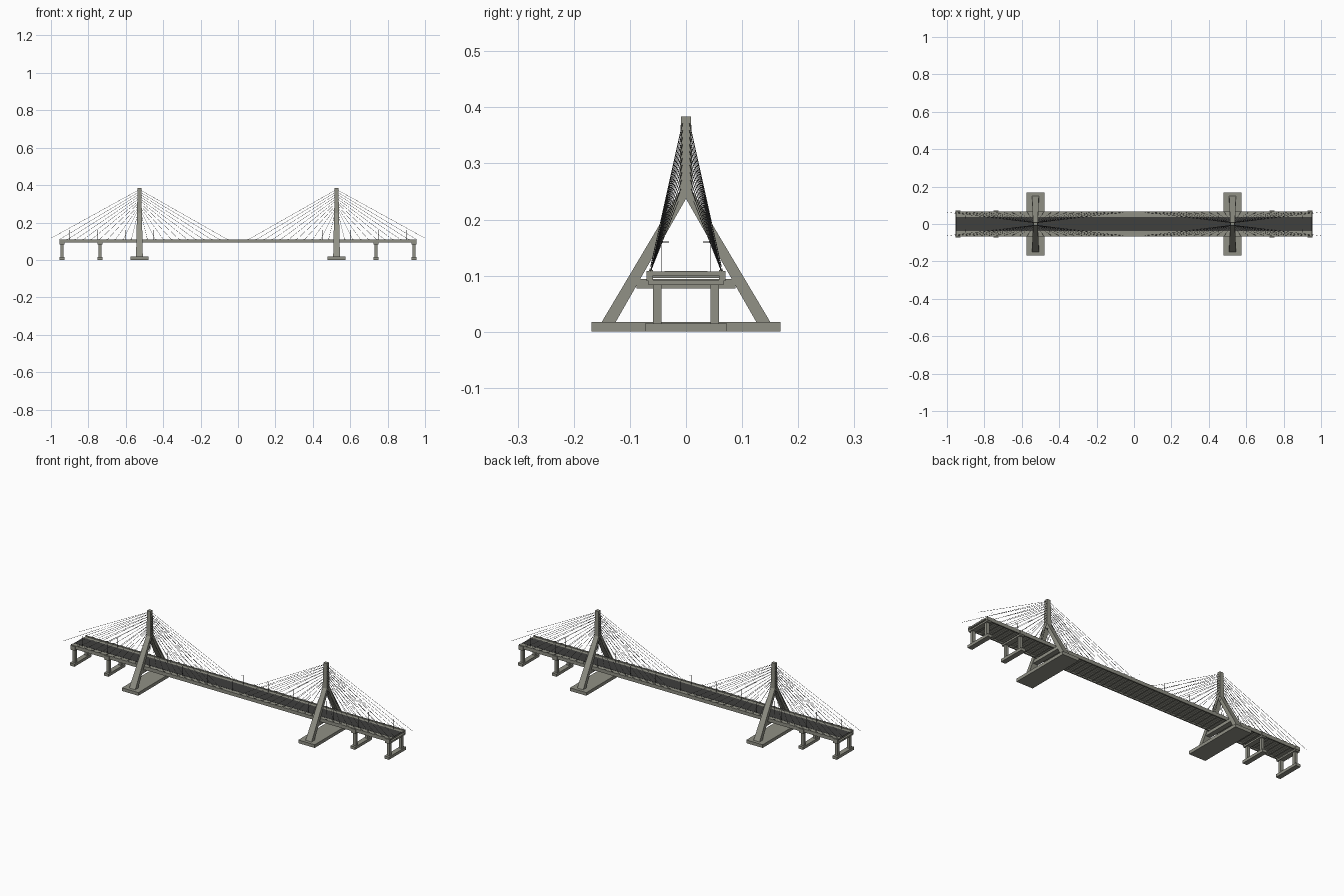
import bpy
import bmesh
from mathutils import Vector

cube = bpy.data.objects.get("Cube")
if cube:
    bpy.data.objects.remove(cube, do_unlink=True)


def material(name, rgb):
    m = bpy.data.materials.new(name)
    m.use_nodes = True
    m.diffuse_color = (*rgb, 1)
    m.node_tree.nodes["Principled BSDF"].inputs["Base Color"].default_value = (*rgb, 1)
    return m


CONCRETE = material("warm grey concrete", (0.28, 0.28, 0.235))
ASPHALT = material("dark asphalt", (0.05, 0.05, 0.048))
STEEL = material("dark steel", (0.07, 0.07, 0.07))


def finish(name, bm, mat):
    bmesh.ops.recalc_face_normals(bm, faces=bm.faces)
    mesh = bpy.data.meshes.new(name)
    bm.to_mesh(mesh)
    bm.free()
    mesh.materials.append(mat)
    obj = bpy.data.objects.new(name, mesh)
    bpy.context.collection.objects.link(obj)
    return obj


def box(bm, x, y, z):
    """Add a box spanning the given (low, high) ranges."""
    verts = bmesh.ops.create_cube(bm, size=1)["verts"]
    for v in verts:
        v.co = Vector([r[0] if c < 0 else r[1] for c, r in zip(v.co, (x, y, z))])


def rod(bm, a, b, radius, sides=6):
    """Add a thin rod between two points."""
    a, b = Vector(a), Vector(b)
    d = b - a
    verts = bmesh.ops.create_cone(bm, cap_ends=True, segments=sides, radius1=radius,
                                  radius2=radius, depth=d.length)["verts"]
    turn = d.to_track_quat("Z", "Y")
    for v in verts:
        v.co = turn @ v.co + (a + b) / 2


def around(c, half):
    return (c - half, c + half)


TOWER_X = 0.527
DECK_END = 0.953
SIDES = (-1, 1)

# Deck: slab, edge girders, ribs underneath and road surface
bm = bmesh.new()
box(bm, around(0, DECK_END), around(0, 0.06), (0.1, 0.107))
finish("deck_slab", bm, CONCRETE)

bm = bmesh.new()
for s in SIDES:
    box(bm, around(0, DECK_END), around(s * 0.062, 0.0035), (0.092, 0.11))
finish("edge_girders", bm, CONCRETE)

bm = bmesh.new()
RIBS = 60
for i in range(RIBS):
    x = -DECK_END + (i + 0.5) * 2 * DECK_END / RIBS
    box(bm, around(x, 0.005), around(0, 0.06), (0.096, 0.101))
finish("deck_ribs", bm, CONCRETE)

bm = bmesh.new()
box(bm, around(0, DECK_END), around(0, 0.038), (0.106, 0.108))
finish("road_surface", bm, ASPHALT)

# Lamp posts with arms reaching over the road
bm = bmesh.new()
for i in range(-6, 7):
    for s in SIDES:
        x = i * 0.15
        rod(bm, (x, s * 0.044, 0.106), (x, s * 0.044, 0.16), 0.0006)
        rod(bm, (x, s * 0.044, 0.16), (x, s * 0.03, 0.16), 0.0006)
finish("lamp_posts", bm, STEEL)

# A-shaped tower outline, one half in (y, z)
OUTER = [(0.151, 0.016), (0.012, 0.25), (0.009, 0.384)]
INNER_FOOT, INNER_APEX = (0.126, 0.016), (0, 0.237)


def mirrored(points):
    return [(-y, z) for y, z in points]


OUTLINE = (OUTER + mirrored(OUTER)[::-1] + mirrored([INNER_FOOT])
           + [INNER_APEX, INNER_FOOT])


def tower(side, label):
    cx = side * TOWER_X
    # Legs and mast, thinner toward the top
    bm = bmesh.new()
    rings = []
    for f in SIDES:
        rings.append([bm.verts.new((cx + f * (0.0185 - 0.022 * z), y, z)) for y, z in OUTLINE])
        bm.faces.new(rings[-1])
    count = len(OUTLINE)
    for i in range(count):
        j = (i + 1) % count
        bm.faces.new((rings[0][i], rings[0][j], rings[1][j], rings[1][i]))
    finish(label + "_tower", bm, CONCRETE)

    bm = bmesh.new()
    box(bm, around(cx, 0.049), around(0, 0.168), (0, 0.017))
    finish(label + "_tower_base", bm, CONCRETE)

    bm = bmesh.new()
    box(bm, around(cx, 0.014), around(0, 0.088), (0.077, 0.094))
    finish(label + "_tower_crossbeam", bm, CONCRETE)

    # Fan of stay cables on both sides of the mast, with deck anchors
    cables, anchors = bmesh.new(), bmesh.new()
    CABLES = 11
    for k in range(1, CABLES + 1):
        reach = (1 - TOWER_X) * k / CABLES
        top = 0.25 + 0.012 * k - 0.01
        for f in SIDES:
            for s in SIDES:
                x = cx + f * reach
                low = 0.116 if k == CABLES and f == side else 0.108
                rod(cables, (cx + f * 0.008, s * 0.006, top), (x, s * 0.063, low), 0.0007)
                if abs(x) < DECK_END:
                    box(anchors, around(x, 0.004), around(s * 0.063, 0.002), (0.107, 0.113))
    finish(label + "_stay_cables", cables, STEEL)
    finish(label + "_cable_anchors", anchors, CONCRETE)


def pier(cx, label):
    # Footing, two columns and a cap with bearing blocks
    bm = bmesh.new()
    box(bm, around(cx, 0.0135), around(0, 0.073), (0, 0.015))
    box(bm, around(cx, 0.0135), around(0, 0.067), (0.083, 0.092))
    for s in SIDES:
        box(bm, around(cx, 0.008), around(s * 0.051, 0.0075), (0.014, 0.084))
        box(bm, around(cx, 0.0135), around(s * 0.066, 0.004), (0.09, 0.108))
    finish(label, bm, CONCRETE)


for side, label in ((-1, "right"), (1, "left")):
    tower(side, label)
    pier(side * 0.94, label + "_end_pier")
    pier(side * 0.737, label + "_middle_pier")
